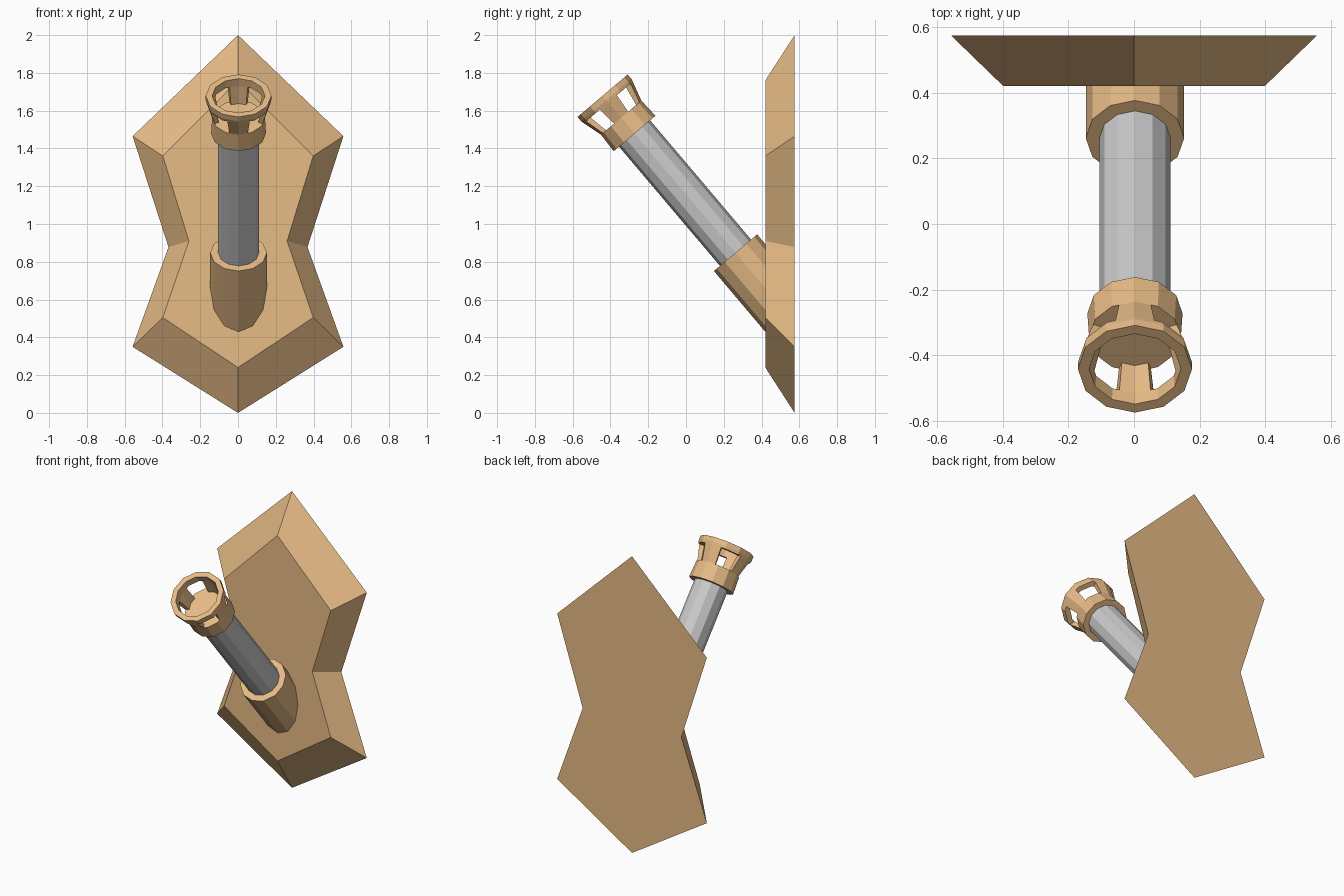
import bpy, bmesh
from math import cos, sin, radians
from mathutils import Vector

if "Cube" in bpy.data.objects:
    bpy.data.objects.remove(bpy.data.objects["Cube"])

copper = bpy.data.materials.new("copper")
copper.diffuse_color = (0.80, 0.50, 0.24, 1)
copper.use_nodes = True
copper.node_tree.nodes["Principled BSDF"].inputs["Base Color"].default_value = copper.diffuse_color

# Tilted axis shared by socket, tube and head
TILT = radians(49.75)
ORIGIN = Vector((0.003, 0.262, 0.848))          # centre of the socket mouth
AXIS = Vector((0, -cos(TILT), sin(TILT)))
SIDE = Vector((1, 0, 0))
UP = Vector((0, sin(TILT), cos(TILT)))


def place(r, deg, t):
    """Point on a 12-sided section of radius r, t along the tilted axis."""
    r *= cos(radians(15)) / cos(radians(deg % 30 - 15))
    a = radians(deg)
    return ORIGIN + AXIS * t + (SIDE * cos(a) + UP * sin(a)) * r


def finish(name, bm, mat=None):
    bmesh.ops.recalc_face_normals(bm, faces=bm.faces)
    me = bpy.data.meshes.new(name)
    bm.to_mesh(me)
    bm.free()
    ob = bpy.data.objects.new(name, me)
    bpy.context.collection.objects.link(ob)
    if mat:
        me.materials.append(mat)
    return ob


def loft(name, a, b, mat=None):
    """Closed solid between two matching outlines."""
    bm = bmesh.new()
    va, vb = [bm.verts.new(p) for p in a], [bm.verts.new(p) for p in b]
    n = len(va)
    bm.faces.new(va)
    bm.faces.new(vb)
    for i in range(n):
        j = (i + 1) % n
        bm.faces.new((va[i], va[j], vb[j], vb[i]))
    return finish(name, bm, mat)


def mirrored(half, y):
    pts = half + [(-x, z) for x, z in half[-2:0:-1]]
    return [(x, y, z) for x, z in pts]


# Wall plate with bevelled border
back = [(0, 2.0), (0.558, 1.465), (0.368, 0.878), (0.558, 0.35), (0, 0.0)]
front = [(0, 1.76), (0.398, 1.36), (0.26, 0.91), (0.398, 0.505), (0, 0.24)]
loft("wall_plate", mirrored(back, 0.575), mirrored(front, 0.42), copper)

# Socket, its lower end cut flat against the plate
steps = range(0, 360, 30)
mouth = [place(0.15, d, 0) for d in steps]
foot = [p + AXIS * ((0.425 - p.y) / AXIS.y) for p in mouth]
loft("socket", mouth, foot, copper)

# Grey tube
loft("tube", [place(0.108, d, -0.03) for d in steps],
     [place(0.108, d, 0.85) for d in steps])

# Flared head with four windows: (radius, height) profile, outer then inner
H = 0.827
profile = [(0.145, 0), (0.140, 0.11), (0.170, 0.215), (0.174, 0.232),
           (0.174, 0.262), (0.140, 0.262), (0.136, 0.215), (0.115, 0.11)]
angles = [q + a for q in range(0, 360, 90) for a in (0, 21, 30, 60, 69)]
bm = bmesh.new()
rings = [[bm.verts.new(place(r, d, H + t)) for r, t in profile] for d in angles]
for i, d in enumerate(angles):
    a, b = rings[i], rings[(i + 1) % len(rings)]
    window = 21 <= d % 90 < 69
    for k in range(7):
        if window and k in (1, 6):
            continue
        bm.faces.new((a[k], a[k + 1], b[k + 1], b[k]))
    if window:                                   # sill and lintel
        bm.faces.new((a[1], a[7], b[7], b[1]))
        bm.faces.new((a[2], a[6], b[6], b[2]))
    if d % 90 in (21, 69):                       # window jambs
        bm.faces.new((a[1], a[2], a[6], a[7]))
bm.faces.new([r[0] for r in rings])              # underside
bm.faces.new([r[7] for r in rings])              # cup floor
finish("flared_head", bm, copper)
